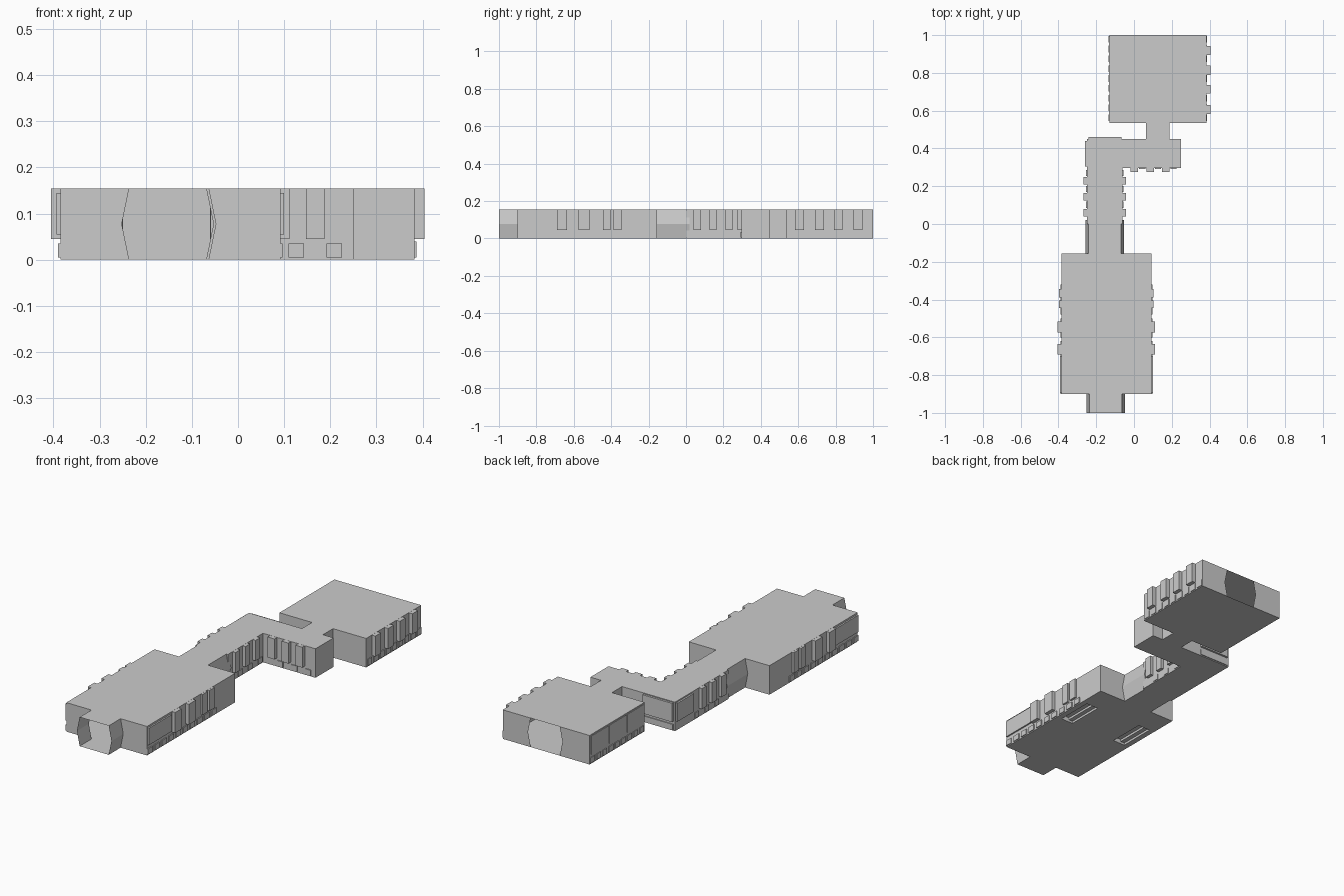
import bpy, bmesh

cube = bpy.data.objects.get("Cube")
if cube:
    bpy.data.objects.remove(cube)

H = 0.155
grey = bpy.data.materials.new("plain grey")
grey.use_nodes = True
grey.diffuse_color = (0.6, 0.6, 0.6, 1)
grey.node_tree.nodes["Principled BSDF"].inputs["Base Color"].default_value = (0.6, 0.6, 0.6, 1)


def add_box(bm, x0, x1, y0, y1, z0, z1):
    verts = bmesh.ops.create_cube(bm, size=1)["verts"]
    for v in verts:
        v.co = (x1 if v.co.x > 0 else x0, y1 if v.co.y > 0 else y0, z1 if v.co.z > 0 else z0)


def add_doorway(bm, cx, y0, y1, wide=0.102, narrow=0.086):
    """Six-sided passage, widest at mid height."""
    profile = [(-narrow, 0), (narrow, 0), (wide, H / 2), (narrow, H), (-narrow, H), (-wide, H / 2)]
    face = bm.faces.new([bm.verts.new((cx + x, y0, z)) for x, z in profile])
    out = bmesh.ops.extrude_face_region(bm, geom=[face])["geom"]
    for v in out:
        if isinstance(v, bmesh.types.BMVert):
            v.co.y = y1
    bmesh.ops.recalc_face_normals(bm, faces=bm.faces)


def finish(bm, name):
    mesh = bpy.data.meshes.new(name)
    bm.to_mesh(mesh)
    bm.free()
    mesh.materials.append(grey)
    ob = bpy.data.objects.new(name, mesh)
    bpy.context.collection.objects.link(ob)
    return ob


def part(name, maker, *args):
    bm = bmesh.new()
    maker(bm, *args)
    return finish(bm, name)


# Hollow shell: rooms, corridor and doorways joined into one volume
shell = part("rooms_and_corridor", add_box, -0.385, 0.092, -0.9, -0.155, 0, H)
helpers = [
    ("front_doorway", add_doorway, -0.15, -1.0, -0.85),
    ("middle_doorway", add_doorway, -0.155, -0.2, 0.02),
    ("corridor", add_box, -0.25, -0.06, 0, 0.45, 0, H),
    ("corridor_bend", add_box, -0.25, 0.25, 0.297, 0.45, 0, H),
    ("link", add_box, 0.063, 0.187, 0.4, 0.56, 0, H),
    ("back_room", add_box, -0.13, 0.383, 0.535, 1.0, 0, H),
    ("back_doorway", add_doorway, 0.132, 0.9, 1.003),
]
cutters = []


def boolean(ob, operation):
    mod = shell.modifiers.new(ob.name, "BOOLEAN")
    mod.operation, mod.object, mod.solver = operation, ob, "EXACT"
    ob.hide_render = True
    cutters.append(ob)


for spec in helpers:
    boolean(part(*spec), "UNION")

# Stepped recesses in the floor of the front room
for start in (-0.355, -0.01):
    for i in range(3):
        step = part("floor_step", add_box, start + 0.024 * i, start + 0.072,
                    -0.5, -0.3, -0.01, 0.012 * (i + 1))
        boolean(step, "DIFFERENCE")

bpy.context.view_layer.update()
result = bpy.data.meshes.new_from_object(
    shell.evaluated_get(bpy.context.evaluated_depsgraph_get()))
shell.modifiers.clear()
shell.data = result
for ob in cutters:
    bpy.data.objects.remove(ob)

# Open the two outer doorways
bm = bmesh.new()
bm.from_mesh(result)
ends = [f for f in bm.faces
        if f.calc_center_median().y > 1.0005 or f.calc_center_median().y < -0.999]
bmesh.ops.delete(bm, geom=ends, context="FACES")
bm.to_mesh(result)
bm.free()


def side_blocks(name, wall, out, spans, z0, z1):
    """Row of blocks on a wall facing sideways."""
    bm = bmesh.new()
    for a, b in spans:
        add_box(bm, min(wall, out), max(wall, out), a, b, z0, z1)
    return finish(bm, name)


LOW, TOP = 0.045, H - 0.0005
front_piers = [(-0.69, -0.635), (-0.575, -0.515)]
front_slots = [(-0.445, -0.405), (-0.388, -0.345)]
hall_piers = [(0.04, 0.08), (0.125, 0.163), (0.21, 0.248)]
back_piers = [(0.583, 0.63), (0.69, 0.737), (0.79, 0.838), (0.895, 0.943)]

# Front room walls, mirrored about its centre line
for side, wall, d in (("left", 0.091, 1), ("right", -0.384, -1)):
    side_blocks(f"front_room_{side}_piers", wall, wall + 0.021 * d, front_piers, LOW, TOP)
    side_blocks(f"front_room_{side}_slots", wall, wall + 0.012 * d, front_slots, LOW, TOP)
    side_blocks(f"front_room_{side}_panel", wall, wall + 0.009 * d, [(-0.895, -0.7)], 0.055, 0.145)
    base = [(-0.9 + 0.06 * i, -0.86 + 0.06 * i) for i in range(10)]
    side_blocks(f"front_room_{side}_base", wall, wall + 0.006 * d, base, 0.005, 0.035)

# Corridor walls
for side, wall, d in (("left", -0.061, 1), ("right", -0.249, -1)):
    side_blocks(f"corridor_{side}_piers", wall, wall + 0.018 * d, hall_piers, LOW, TOP)
    gaps = [(b + 0.006, b + 0.038) for a, b in hall_piers]
    side_blocks(f"corridor_{side}_base", wall, wall + 0.005 * d, gaps, 0.005, 0.035)
side_blocks("corridor_corner_panel", -0.249, -0.259, [(0.305, 0.44)], 0.05, 0.148)

bm = bmesh.new()
for x in (-0.018, 0.065, 0.147):
    add_box(bm, x, x + 0.04, 0.276, 0.298, LOW, TOP)
    add_box(bm, x + 0.045, x + 0.078, 0.292, 0.298, 0.005, 0.035)
finish(bm, "bend_front_piers")

bm = bmesh.new()
add_box(bm, -0.24, -0.065, 0.449, 0.461, 0.05, 0.15)
add_box(bm, -0.24, -0.065, 0.449, 0.455, 0.005, 0.035)
finish(bm, "bend_back_panel")

# Back room walls
side_blocks("back_room_left_piers", 0.382, 0.404, back_piers, LOW, TOP)
base = [(0.545 + 0.052 * i, 0.58 + 0.052 * i) for i in range(9)]
side_blocks("back_room_left_base", 0.382, 0.387, base, 0.005, 0.04)
side_blocks("back_room_right_base", -0.129, -0.134, base, 0.005, 0.035)
panels = [(0.545 + 0.152 * i, 0.685 + 0.152 * i) for i in range(3)]
side_blocks("back_room_right_panels", -0.129, -0.133, panels, 0.05, 0.148)
